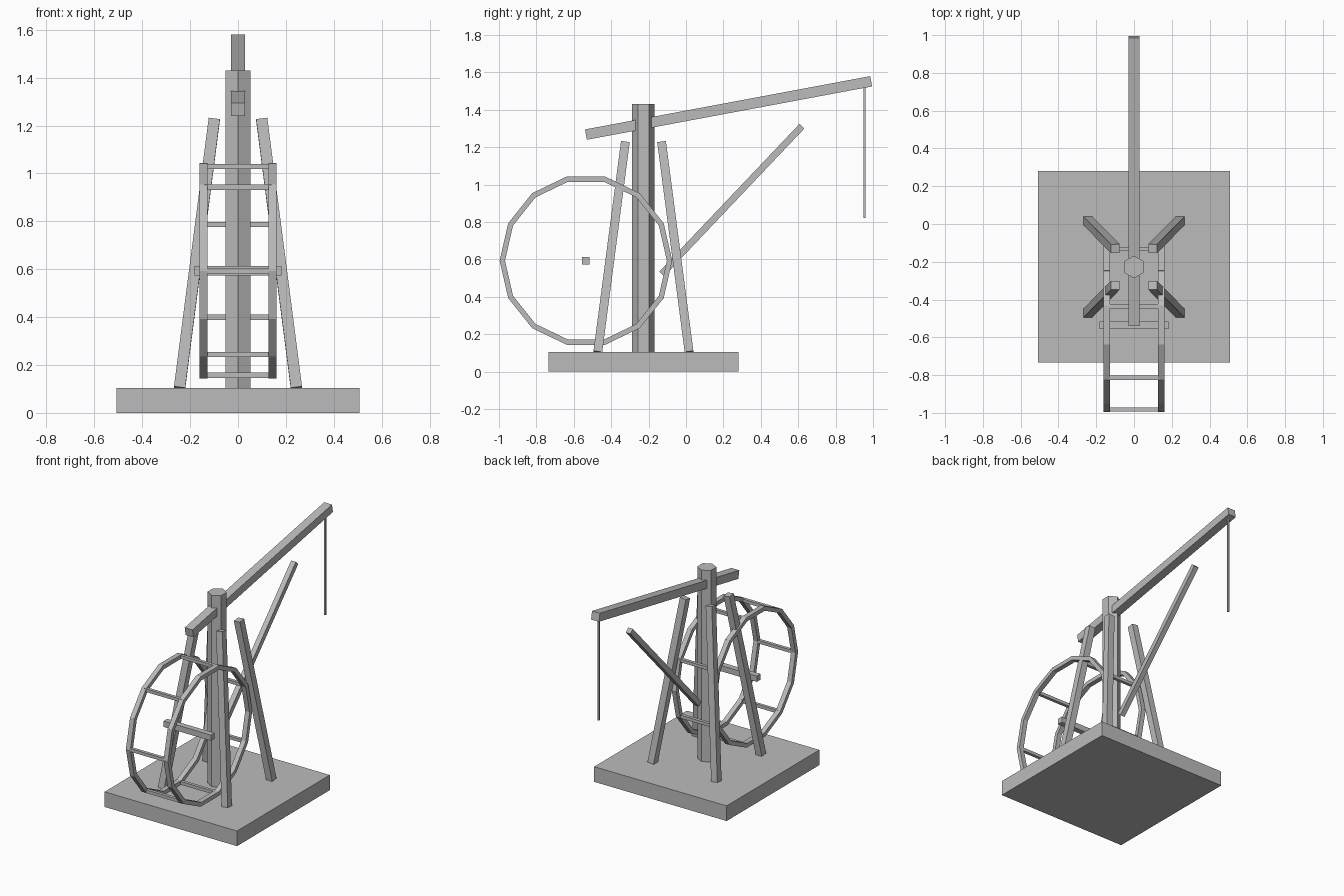
import bpy, bmesh, math
from mathutils import Vector, Matrix

if "Cube" in bpy.data.objects:
    bpy.data.objects.remove(bpy.data.objects["Cube"], do_unlink=True)

GREY = (0.5, 0.5, 0.5, 1)
grey = bpy.data.materials.new("plain grey")
grey.use_nodes = True
grey.diffuse_color = GREY
grey.node_tree.nodes["Principled BSDF"].inputs["Base Color"].default_value = GREY


def finish(name, bm):
    mesh = bpy.data.meshes.new(name)
    bm.to_mesh(mesh)
    bm.free()
    mesh.materials.append(grey)
    obj = bpy.data.objects.new(name, mesh)
    bpy.context.collection.objects.link(obj)
    return obj


def add_beam(bm, start, end, width, depth, side=(1, 0, 0), extend=0):
    """Square-ended beam between two points; width runs along the side direction."""
    start, end = Vector(start), Vector(end)
    axis = (end - start).normalized()
    side = Vector(side)
    side = (side - axis * side.dot(axis)).normalized()
    other = axis.cross(side)
    turn = Matrix((side, other, axis)).transposed().to_4x4()
    size = Matrix.Diagonal((width, depth, (end - start).length + 2 * extend, 1))
    bmesh.ops.create_cube(bm, size=1, matrix=Matrix.Translation((start + end) / 2) @ turn @ size)


def beam(name, *args, **kw):
    bm = bmesh.new()
    add_beam(bm, *args, **kw)
    return finish(name, bm)


MID = -0.2275      # y of the post and base centre
FLOOR = 0.105      # top of the base

# Base slab and hexagonal post
beam("base", (0, MID, 0), (0, MID, FLOOR), 1.014, 1.014)
bm = bmesh.new()
bmesh.ops.create_cone(bm, cap_ends=True, segments=6, radius1=0.06, radius2=0.06,
                      depth=1.43 - FLOOR,
                      matrix=Matrix.Translation((0, MID, (1.43 + FLOOR) / 2)))
# turn the hexagon so that its corners point front and back
if max(v.co.x for v in bm.verts) > 0.055:
    bmesh.ops.rotate(bm, verts=bm.verts, cent=(0, MID, 0), matrix=Matrix.Rotation(math.pi / 6, 3, 'Z'))
finish("post", bm)

# Four splayed legs
for sx, lr in ((1, "left"), (-1, "right")):
    for sy, fb in ((1, "back"), (-1, "front")):
        beam(f"{fb}_{lr}_leg", (sx * 0.244, MID + sy * 0.244, FLOOR),
             (sx * 0.099, MID + sy * 0.097, 1.227), 0.047, 0.047)

# Boom, hanging rope and diagonal brace
beam("boom", (0, -0.535, 1.267), (0, 0.99, 1.552), 0.06, 0.056)
beam("rope", (0, 0.955, 0.82), (0, 0.955, 1.53), 0.01, 0.01)
beam("brace", (0, -0.13, 0.522), (0, 0.62, 1.312), 0.036, 0.036)

# Treadwheel: two fourteen-sided rims, a rung at every second corner, and an axle
HUB_Y, HUB_Z, RADIUS, SIDES = -0.535, 0.593, 0.447, 14


def corner(x, i):
    a = math.pi + i * math.tau / SIDES
    return (x, HUB_Y + RADIUS * math.cos(a), HUB_Z + RADIUS * math.sin(a))


for x, lr in ((0.144, "left"), (-0.144, "right")):
    bm = bmesh.new()
    for i in range(SIDES):
        add_beam(bm, corner(x, i), corner(x, i + 1), 0.034, 0.028, extend=0.003)
    finish(f"{lr}_wheel_rim", bm)

bm = bmesh.new()
for i in range(0, SIDES, 2):
    add_beam(bm, corner(-0.14, i), corner(0.14, i), 0.022, 0.022, side=(0, 1, 0))
finish("wheel_rungs", bm)
beam("axle", (-0.182, HUB_Y, HUB_Z), (0.182, HUB_Y, HUB_Z), 0.04, 0.04, side=(0, 1, 0))
